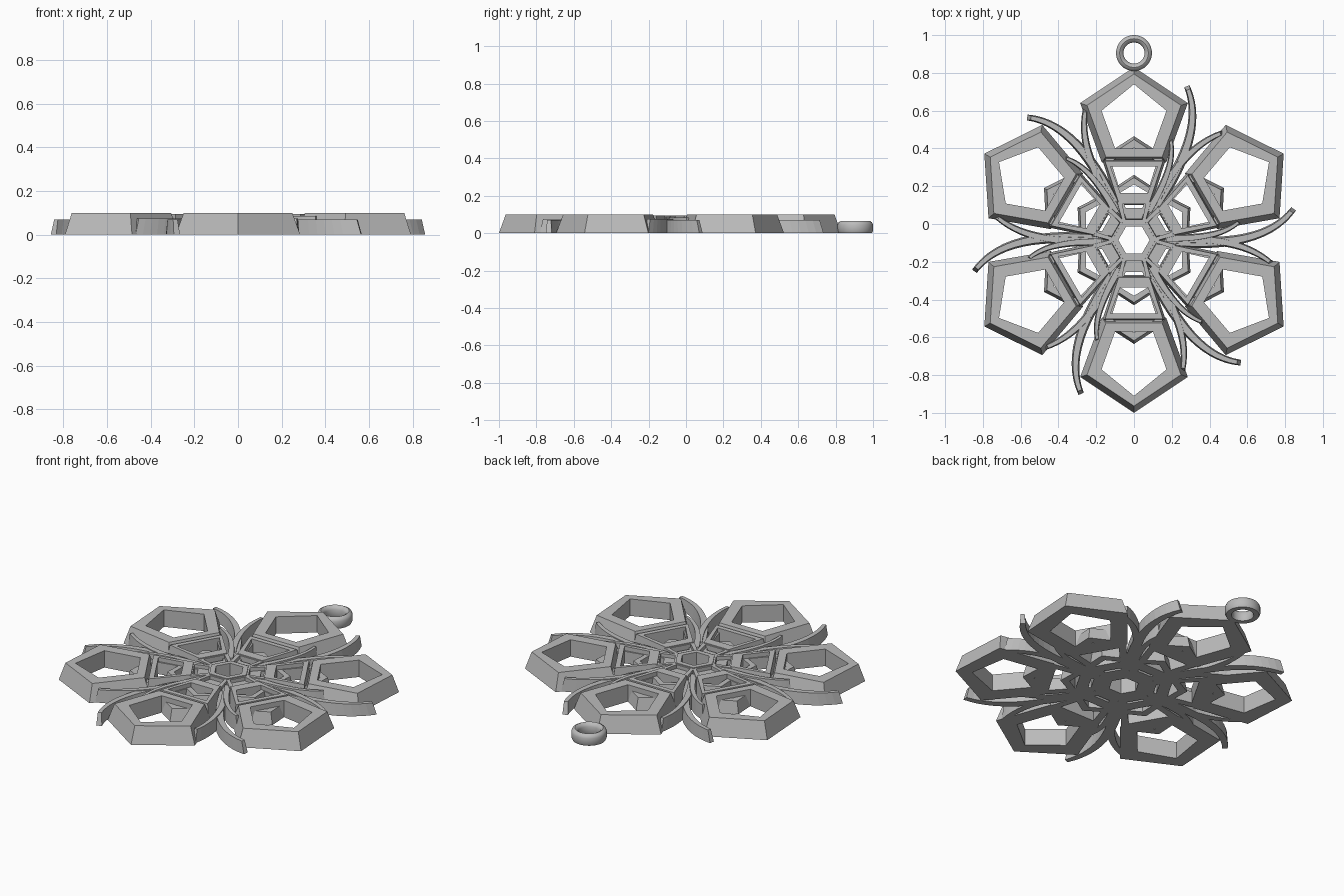
import bpy, bmesh, math
from mathutils import Vector, Matrix

CENTRE = Vector((0, -0.085, 0))

cube = bpy.data.objects.get("Cube")
if cube:
    bpy.data.objects.remove(cube, do_unlink=True)

metal = bpy.data.materials.new("grey_metal")
GREY = (0.5, 0.5, 0.5, 1)
metal.diffuse_color = GREY
metal.use_nodes = True
metal.node_tree.nodes["Principled BSDF"].inputs["Base Color"].default_value = GREY


def finish(bm, name, centre=CENTRE):
    bmesh.ops.recalc_face_normals(bm, faces=bm.faces)
    mesh = bpy.data.meshes.new(name)
    bm.to_mesh(mesh)
    bm.free()
    mesh.materials.append(metal)
    obj = bpy.data.objects.new(name, mesh)
    obj.location = centre
    bpy.context.collection.objects.link(obj)
    return obj


def loft(bm, loops, closed):
    """Bridge equal vertex loops; either close into a ring or cap the ends."""
    rows = [[bm.verts.new(p) for p in loop] for loop in loops]
    n = len(rows[0])
    pairs = list(zip(rows, rows[1:]))
    if closed:
        pairs.append((rows[-1], rows[0]))
    else:
        bm.faces.new(rows[0])
        bm.faces.new(rows[-1])
    for a, b in pairs:
        for i in range(n):
            j = (i + 1) % n
            bm.faces.new((a[i], a[j], b[j], b[i]))


def mirrored(half):
    """Complete a right-hand outline, running outward tip to base."""
    return [Vector(p) for p in half] + [Vector((-x, y)) for x, y in reversed(half) if x > 0]


def inset(poly, d):
    """Move each clockwise edge inward by d, with mitred corners."""
    out = []
    for i, p in enumerate(poly):
        a = (p - poly[i - 1]).normalized()
        b = (poly[(i + 1) % len(poly)] - p).normalized()
        na, nb = Vector((a.y, -a.x)), Vector((b.y, -b.x))
        out.append(p + (na + nb) * d / (1 + na.dot(nb)))
    return out


def six_copies(bm):
    source = bm.verts[:] + bm.edges[:] + bm.faces[:]
    for k in range(1, 6):
        copy = bmesh.ops.duplicate(bm, geom=source)["geom"]
        verts = [g for g in copy if isinstance(g, bmesh.types.BMVert)]
        bmesh.ops.rotate(bm, verts=verts, matrix=Matrix.Rotation(k * math.pi / 3, 3, 'Z'))


def frames(name, outer, hole, height, slope):
    """Six open frames with sloping outer walls."""
    bm = bmesh.new()
    outer, hole = mirrored(outer), mirrored(hole)
    top = inset(outer, slope)
    loft(bm, [[(*p, z) for p in loop] for loop, z in
              ((outer, 0), (top, height), (hole, height), (hole, 0))], True)
    six_copies(bm)
    return finish(bm, name)


def leaves(name, start, bend, tip, width, height):
    """Six curved blades, each swept along a quadratic curve."""
    bm = bmesh.new()
    start, bend, tip = Vector(start), Vector(bend), Vector(tip)
    steps = 14
    loops = []
    for i in range(steps + 1):
        t = i / steps
        section = []
        for z, reach, spread in ((0, 1, 1), (height, 0.965, 0.7)):
            s = t * reach
            p = start * (1 - s) ** 2 + bend * 2 * s * (1 - s) + tip * s * s
            d = ((bend - start) * (1 - s) + (tip - bend) * s).normalized()
            side = Vector((-d.y, d.x)) * width * spread * (1 - 0.55 * t)
            pair = [(*(p + side), z), (*(p - side), z)]
            section += pair if z == 0 else pair[::-1]
        loops.append(section)
    loft(bm, loops, False)
    six_copies(bm)
    return finish(bm, name)


# Outer petals, then the lattice that narrows towards the middle
frames("petals", [(0, .915), (.285, .725), (.17, .41)],
       [(0, .825), (.172, .685), (.1, .485)], .1, .03)
frames("petal_struts", [(.17, .43), (.09, .185)],
       [(.125, .39), (.073, .25)], .095, .012)
frames("inner_spokes", [(.1, .21), (.065, .085)],
       [(.062, .19), (.045, .11)], .09, .008)

# Smaller petals nested below the outer ones
frames("middle_petals", [(0, .55), (.17, .44), (.06, .12)],
       [(0, .49), (.122, .415), (.045, .17)], .07, .015)
frames("small_petals", [(0, .345), (.108, .275), (.05, .1)],
       [(0, .295), (.075, .25), (.045, .15)], .07, .012)

# Curved leaves in the gaps between petals
leaves("long_leaves", (.17, 0), (.68, -.06), (.845, .165), .034, .07)
leaves("short_leaves", (.17, 0), (.55, .03), (.73, -.125), .03, .075)
leaves("small_leaves", (.17, .01), (.45, .0), (.56, .1), .024, .085)

# Central hexagon ring
bm = bmesh.new()
hexagon = [Vector((math.cos(k * math.pi / 3), math.sin(k * math.pi / 3), 0)) for k in range(6)]
loft(bm, [[v * r + Vector((0, 0, z)) for v in hexagon]
          for r, z in ((.122, 0), (.115, .095), (.083, .095), (.083, 0))], True)
finish(bm, "centre_hexagon")

# Hanging loop with a rounded top and a flat underside
bm = bmesh.new()
profile = [(.06, 0), (.089, 0), (.095, .012), (.095, .045), (.089, .059),
           (.076, .066), (.063, .059), (.056, .045), (.056, .012)]
loft(bm, [[(r * math.cos(a), r * math.sin(a), z) for r, z in profile]
          for a in (k * math.tau / 40 for k in range(40))], True)
loop = finish(bm, "hanging_loop", Vector((0, .905, 0)))
bpy.context.view_layer.objects.active = loop
loop.select_set(True)
bpy.ops.object.shade_smooth_by_angle(angle=math.radians(50))
